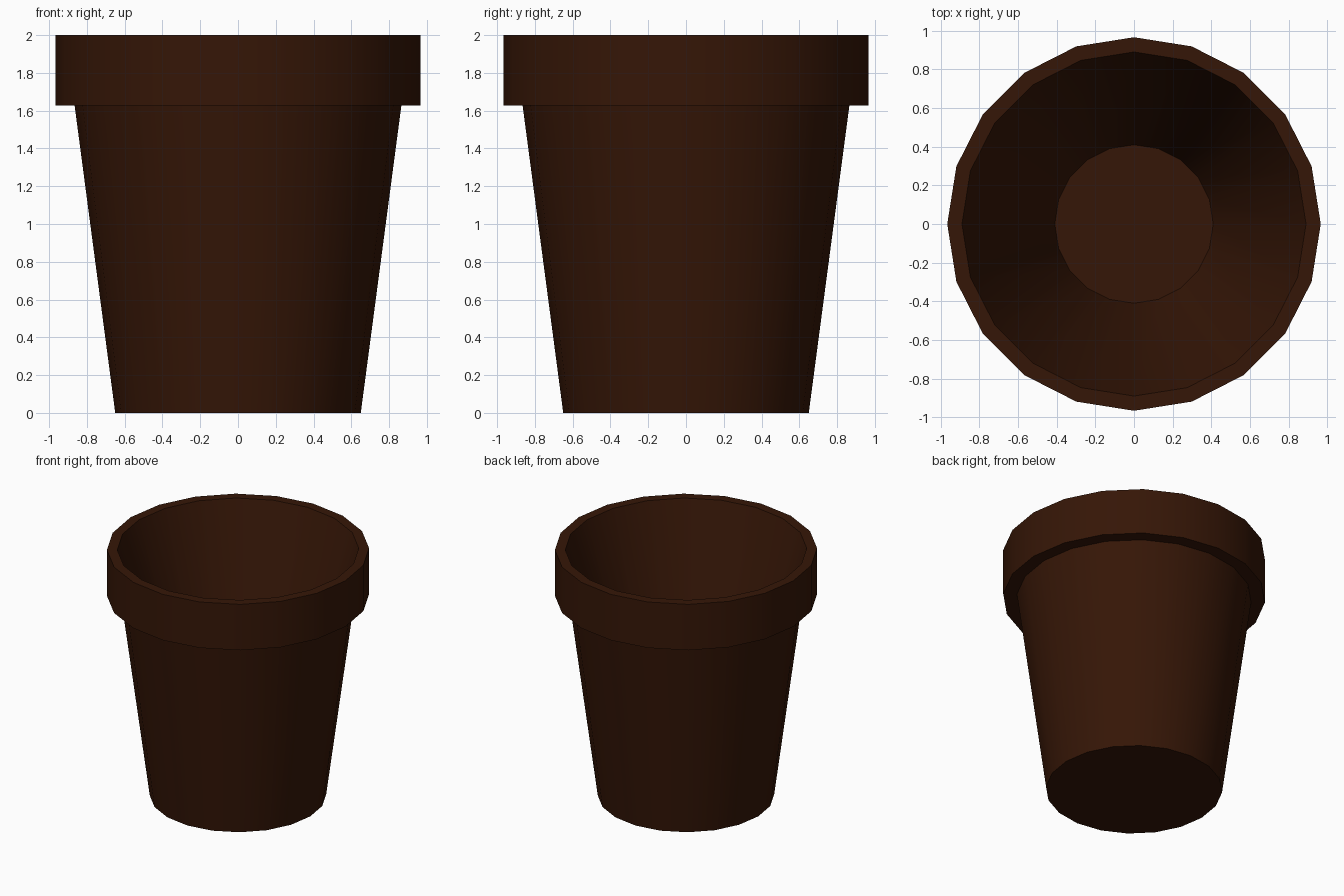
import bpy, bmesh, math

if "Cube" in bpy.data.objects:
    bpy.data.objects.remove(bpy.data.objects["Cube"])

SIDES = 20

# Closed cross-section of the pot as (radius, height): base, wall, rim, inner wall
profile = [(0.65, 0.0), (0.865, 1.627), (0.966, 1.627), (0.966, 2.0),
           (0.89, 2.0), (0.41, 0.45)]

bm = bmesh.new()
rings = []
for r, z in profile:
    rings.append([bm.verts.new((r * math.cos(2 * math.pi * i / SIDES),
                                r * math.sin(2 * math.pi * i / SIDES), z))
                  for i in range(SIDES)])

# Walls between neighbouring rings
for a, b in zip(rings, rings[1:]):
    for i in range(SIDES):
        j = (i + 1) % SIDES
        bm.faces.new((a[i], a[j], b[j], b[i]))

# Underside and inside floor
bm.faces.new(rings[0][::-1])
bm.faces.new(rings[-1])
bmesh.ops.recalc_face_normals(bm, faces=bm.faces)

mesh = bpy.data.meshes.new("flower_pot")
bm.to_mesh(mesh)
bm.free()
pot = bpy.data.objects.new("flower_pot", mesh)
bpy.context.collection.objects.link(pot)

# Dark brown clay
clay = bpy.data.materials.new("brown_clay")
clay.diffuse_color = (0.036, 0.008, 0.002, 1)
clay.use_nodes = True
clay.node_tree.nodes["Principled BSDF"].inputs["Base Color"].default_value = clay.diffuse_color
mesh.materials.append(clay)

# Smooth round the sides, sharp at the rim and base
bpy.context.view_layer.objects.active = pot
pot.select_set(True)
bpy.ops.object.shade_smooth_by_angle(angle=math.radians(30))
